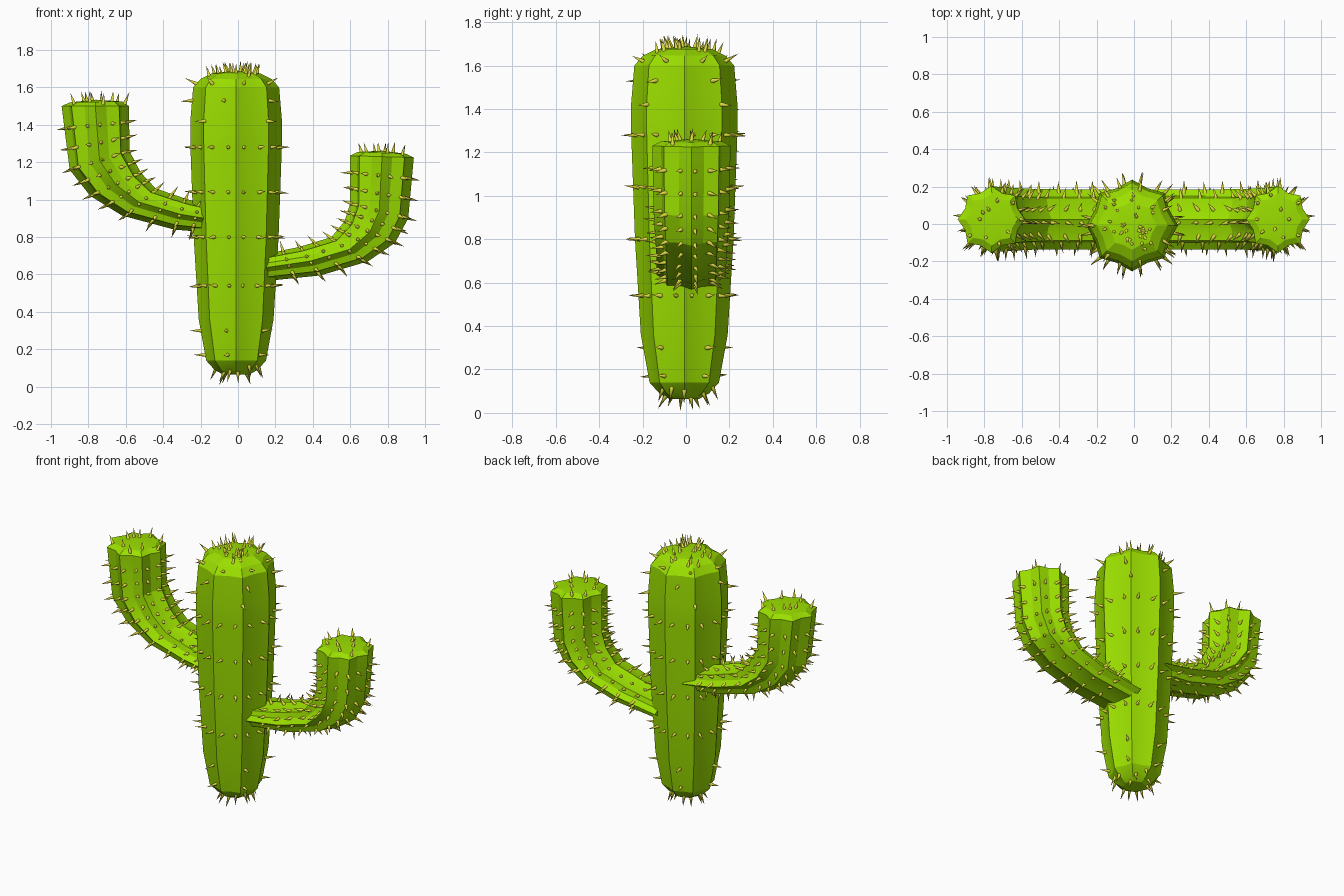
import bpy, bmesh, math, random
from mathutils import Vector

if "Cube" in bpy.data.objects:
    bpy.data.objects.remove(bpy.data.objects["Cube"])

random.seed(4)
N = 16  # eight ridges and eight grooves


def material(name, color):
    m = bpy.data.materials.new(name)
    m.diffuse_color = color
    m.use_nodes = True
    m.node_tree.nodes["Principled BSDF"].inputs["Base Color"].default_value = m.diffuse_color
    return m


GREEN = material("cactus_green", (0.33, 0.74, 0.0, 1))
YELLOW = material("spine_yellow", (0.72, 0.70, 0.05, 1))


def finish(bm, name, mat, smooth):
    bmesh.ops.recalc_face_normals(bm, faces=bm.faces)
    me = bpy.data.meshes.new(name)
    bm.to_mesh(me)
    bm.free()
    me.materials.append(mat)
    ob = bpy.data.objects.new(name, me)
    bpy.context.collection.objects.link(ob)
    bpy.ops.object.select_all(action='DESELECT')
    ob.select_set(True)
    bpy.context.view_layer.objects.active = ob
    bpy.ops.object.shade_smooth_by_angle(angle=math.radians(smooth))
    return ob


# A ring is (centre, half axis u, half axis v); the section is a ribbed star
def corner(ring, k, groove):
    c, u, v = ring
    a = math.tau * k / N
    f = groove if k % 2 else 1.0
    return c + (u * math.cos(a) + v * math.sin(a)) * f


def loft(name, rings, groove, apex):
    bm = bmesh.new()
    loops = [[bm.verts.new(corner(r, k, groove)) for k in range(N)] for r in rings]
    for a, b in zip(loops, loops[1:]):
        for k in range(N):
            j = (k + 1) % N
            bm.faces.new((a[k], a[j], b[j], b[k]))
    bm.faces.new(loops[0][::-1])
    tip = bm.verts.new(apex)
    for k in range(N):
        bm.faces.new((loops[-1][k], loops[-1][(k + 1) % N], tip))
    finish(bm, name, GREEN, 22)


def surface(rings, t, turn, groove):
    """Point on the lofted skin and its outward direction."""
    i = min(int(t), len(rings) - 2)
    ring = tuple(p.lerp(q, t - i) for p, q in zip(rings[i], rings[i + 1]))
    s = turn * N
    k = int(s)
    p = corner(ring, k, groove).lerp(corner(ring, k + 1, groove), s - k)
    return p, (p - ring[0]).normalized()


def spine(bm, p, d, length=0.08):
    d = (d + Vector([random.uniform(-.13, .13) for _ in range(3)])).normalized()
    a = d.orthogonal().normalized()
    b = d.cross(a)
    base = p - d * 0.01
    ring = [bm.verts.new(base + (a * math.cos(w) + b * math.sin(w)) * 0.012)
            for w in (math.tau * k / 6 for k in range(6))]
    tip = bm.verts.new(p + d * length * random.uniform(0.8, 1.0))
    for k in range(6):
        bm.faces.new((ring[k], ring[(k + 1) % 6], tip))
    bm.faces.new(ring[::-1])


# Trunk
C = Vector((-0.01, -0.008, 0))
profile = [(.065, .07), (.09, .115), (.14, .16), (.36, .2), (.8, .227), (1.3, .245),
           (1.42, .245), (1.6, .23), (1.645, .19), (1.675, .13)]
trunk = [(C + Vector((0, 0, z)), Vector((r, 0, 0)), Vector((0, r, 0))) for z, r in profile]
loft("trunk", trunk, 0.88, C + Vector((0, 0, 1.69)))


def t_at(z):
    for i in range(len(profile) - 1):
        z0, z1 = profile[i][0], profile[i + 1][0]
        if z <= z1:
            return i + (z - z0) / (z1 - z0)


# Trunk spines: full rows, sparse rows, top crown and underside
bm = bmesh.new()
for z, n in ((.17, 5), (.30, 5), (.54, 16), (.8, 16), (1.04, 16), (1.28, 16),
             (1.42, 4), (1.53, 5), (1.62, 7)):
    for k in range(n):
        p, d = surface(trunk, t_at(z), (k + .5) / n, 0.88)
        spine(bm, p, d + Vector((0, 0, .6 if z > 1.6 else 0)), 0.072)
for k in range(34):
    p, d = surface(trunk, random.uniform(8, 9), random.random() * .99, 0.88)
    p = (C + Vector((0, 0, 1.69))).lerp(p, random.uniform(.25, 1))
    p.z -= 0.004
    spine(bm, p, d * .3 + Vector((0, 0, 1)), 0.07)
for k in range(13):
    p, d = surface(trunk, random.uniform(0, 1.6), k / 13, 0.88)
    spine(bm, p, d * .5 - Vector((0, 0, 1)), 0.07)
finish(bm, "trunk_spines", YELLOW, 60)

# Arms: (outer x, outer z, inner x, inner z, half depth), trunk to tip
arms = {
    "left_arm": [(-.1, .82, -.1, .955, .16), (-.34, .84, -.28, 1.005, .16),
                 (-.62, .915, -.44, 1.06, .162), (-.79, 1.02, -.52, 1.145, .168),
                 (-.90, 1.16, -.58, 1.26, .175), (-.943, 1.50, -.583, 1.50, .18),
                 (-.90, 1.52, -.62, 1.525, .14)],
    "right_arm": [(.1, .56, .1, .70, .16), (.44, .595, .33, .748, .16),
                  (.695, .67, .50, .80, .162), (.84, .77, .57, .885, .168),
                  (.91, .90, .60, .98, .175), (.94, 1.225, .60, 1.235, .18),
                  (.90, 1.245, .64, 1.255, .14)],
}
rows = (.6, 1, 1.45, 1.95, 2.5, 3, 3.5, 4, 4.32, 4.65)
for name, path in arms.items():
    rings = []
    for ox, oz, ix, iz, h in path:
        o, i = Vector((ox, .025, oz)), Vector((ix, .025, iz))
        rings.append(((o + i) / 2, (o - i) / 2, Vector((0, h, 0))))
    apex = rings[-1][0] + Vector((0, 0, .012))
    loft(name, rings, 0.84, apex)

    # Arm spines: rows around the arm and a few on the tip
    bm = bmesh.new()
    for t in rows:
        n = 12 if t < 2 else 14
        for k in range(n):
            p, d = surface(rings, t, (k + .25) / n, 0.84)
            spine(bm, p, d, 0.064)
    for k in range(10):
        p, d = surface(rings, 5.6, k / 10, 0.84)
        p = apex.lerp(p, random.choice((.4, .75, 1)))
        spine(bm, p, d * .3 + Vector((0, 0, 1)), 0.068)
    finish(bm, name + "_spines", YELLOW, 60)
